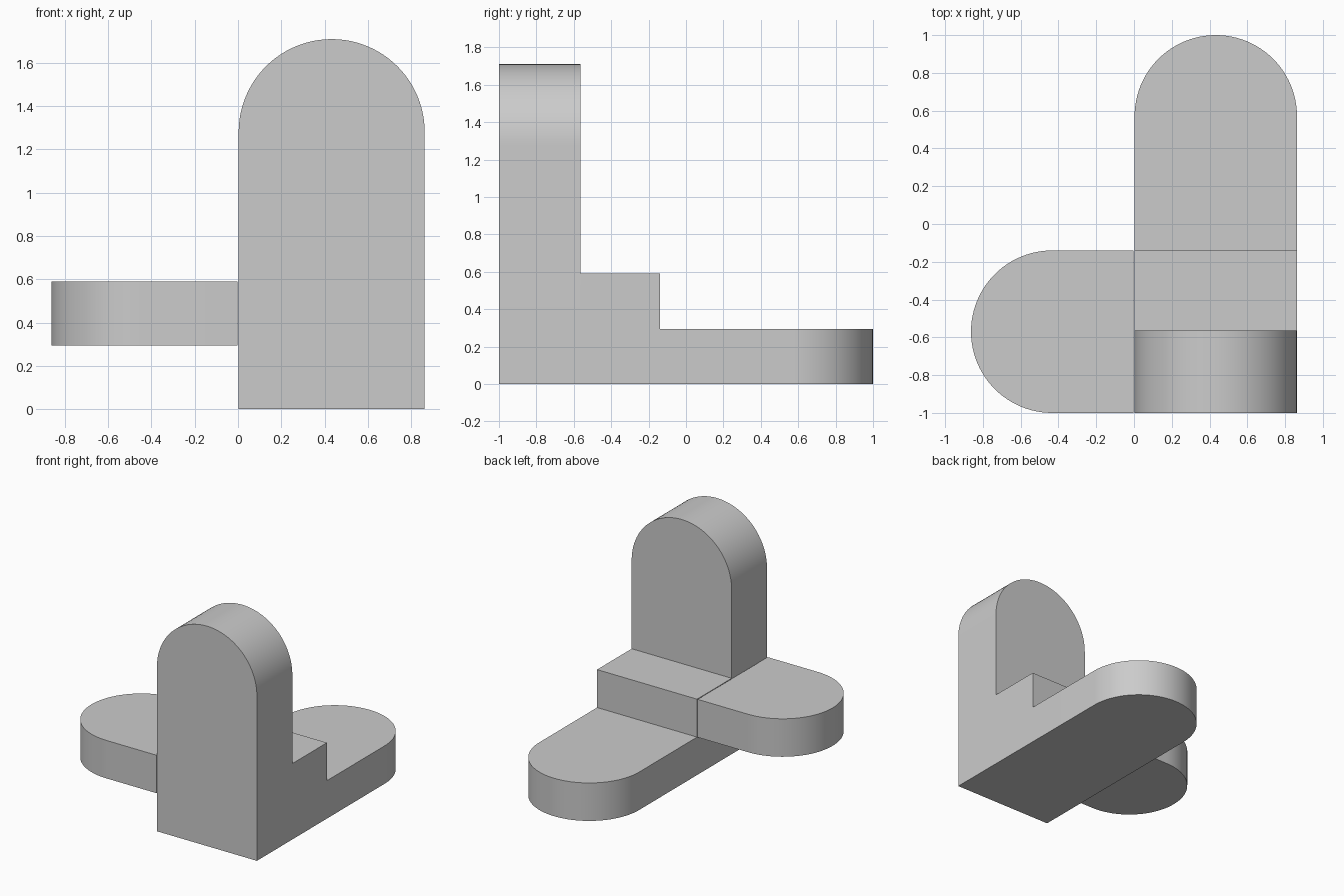
import bpy, bmesh
from math import sin, cos, pi
from mathutils import Vector

if "Cube" in bpy.data.objects:
    bpy.data.objects.remove(bpy.data.objects["Cube"])

R = 0.43          # radius of every rounded end
T = 0.295         # plate thickness
GAP = 0.003       # hairline gap between bracket and side tongue


def prism(name, points, direction):
    """Extrude a flat outline into a solid."""
    bm = bmesh.new()
    face = bm.faces.new([bm.verts.new(p) for p in points])
    new = bmesh.ops.extrude_face_region(bm, geom=[face])["geom"]
    verts = [v for v in new if isinstance(v, bmesh.types.BMVert)]
    bmesh.ops.translate(bm, verts=verts, vec=direction)
    bmesh.ops.recalc_face_normals(bm, faces=bm.faces)
    mesh = bpy.data.meshes.new(name)
    bm.to_mesh(mesh)
    bm.free()
    obj = bpy.data.objects.new(name, mesh)
    bpy.context.collection.objects.link(obj)
    return obj


def rounded_plate(name, origin, across, along, length, direction, steps=48):
    """Plate with one square end at origin and one half-round end."""
    o, u, v = Vector(origin), Vector(across), Vector(along)
    pts = [o, o + u * 2 * R]
    centre = o + u * R + v * (length - R)
    pts += [centre + u * R * cos(pi * i / steps) + v * R * sin(pi * i / steps)
            for i in range(steps + 1)]
    return prism(name, pts, Vector(direction))


# Floor plate, rounded at the back
base = rounded_plate("base_bracket", (GAP, -1, 0), (1, 0, 0), (0, 1, 0), 2, (0, 0, T))

# Upright plate, rounded at the top
upright = rounded_plate("upright", (GAP, -1, 0), (1, 0, 0), (0, 0, 1), 1.71, (0, 0.435, 0))

# Square step behind the upright
x0, x1 = GAP, GAP + 2 * R
step = prism("step", [(x0, -1, 0), (x1, -1, 0), (x1, -0.14, 0), (x0, -0.14, 0)],
             Vector((0, 0, 2 * T)))

# Raised side tongue, rounded at the left
tongue = rounded_plate("side_tongue", (-GAP, -1, T), (0, 1, 0), (-1, 0, 0), 0.86, (0, 0, T))

# Fuse floor plate, step and upright into one bracket
bpy.context.view_layer.objects.active = base
for part in (step, upright):
    mod = base.modifiers.new("join_" + part.name, 'BOOLEAN')
    mod.operation = 'UNION'
    mod.solver = 'EXACT'
    mod.object = part
    bpy.ops.object.modifier_apply(modifier=mod.name)
    bpy.data.objects.remove(part)

# Smooth curved ends, crisp edges
bpy.ops.object.select_all(action='DESELECT')
for obj in (base, tongue):
    obj.select_set(True)
bpy.ops.object.shade_smooth_by_angle(angle=0.5)
